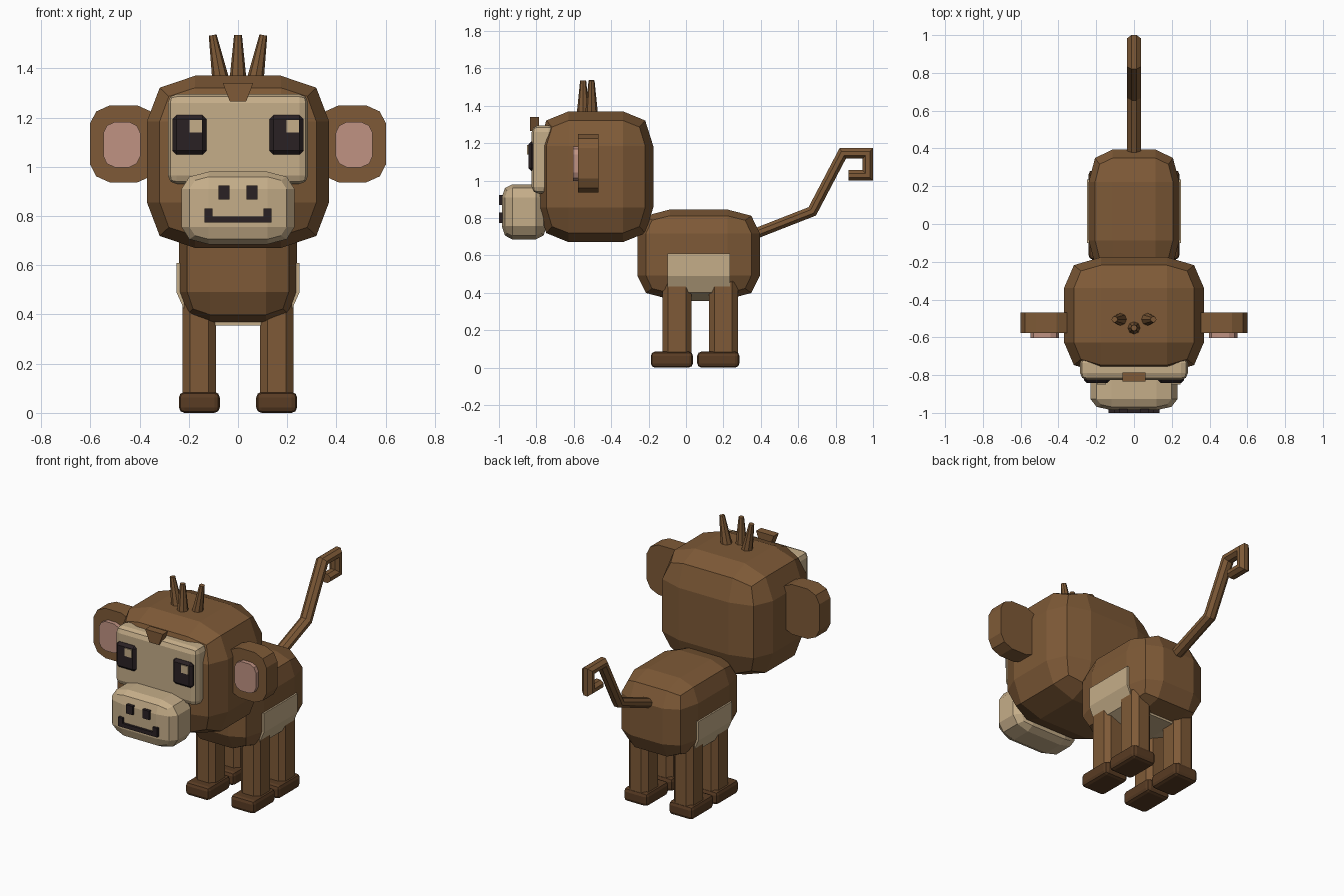
import bpy, bmesh
from mathutils import Matrix, Vector

cube = bpy.data.objects.get("Cube")
if cube:
    bpy.data.objects.remove(cube)


def material(name, rgb):
    m = bpy.data.materials.new(name)
    m.use_nodes = True
    m.diffuse_color = (*rgb, 1)
    m.node_tree.nodes["Principled BSDF"].inputs["Base Color"].default_value = (*rgb, 1)
    return m


BROWN = material("brown_fur", (0.21, 0.102, 0.038))
DARK = material("dark_brown_feet", (0.10, 0.045, 0.017))
CREAM = material("cream_skin", (0.56, 0.42, 0.25))
PINK = material("pink_inner_ear", (0.53, 0.29, 0.225))
BLACK = material("near_black", (0.023, 0.015, 0.017))


def finish(name, bm, mat):
    bmesh.ops.recalc_face_normals(bm, faces=bm.faces[:])
    mesh = bpy.data.meshes.new(name)
    bm.to_mesh(mesh)
    bm.free()
    mesh.materials.append(mat)
    obj = bpy.data.objects.new(name, mesh)
    bpy.context.collection.objects.link(obj)
    return obj


def fit(lo, hi):
    """Matrix that takes a unit cube to the given bounds."""
    lo, hi = Vector(lo), Vector(hi)
    return Matrix.Translation((lo + hi) / 2) @ Matrix.Diagonal((*(hi - lo), 1))


def boxes(name, bounds, mat, bevel=0, segments=1):
    bm = bmesh.new()
    for lo, hi in bounds:
        bmesh.ops.create_cube(bm, size=1, matrix=fit(lo, hi))
    if bevel:
        bmesh.ops.bevel(bm, geom=bm.edges[:], offset=bevel, segments=segments,
                        profile=0.5, affect='EDGES')
    return finish(name, bm, mat)


def pillow(name, lo, hi, mat, inner=0.47, edge=0.86, corner=0.76):
    """Faceted rounded block: three strips per side, edges and corners drawn in."""
    bm = bmesh.new()
    bmesh.ops.create_cube(bm, size=1)
    bmesh.ops.subdivide_edges(bm, edges=bm.edges[:], cuts=2, use_grid_fill=True)
    for v in bm.verts:
        outer = [abs(c) > 0.4 for c in v.co]
        reach = (1, edge, corner)[sum(outer) - 1]
        v.co = Vector([(0.5 if c > 0 else -0.5) * (reach if o else inner)
                       for c, o in zip(v.co, outer)])
    bm.transform(fit(lo, hi))
    return finish(name, bm, mat)


def prism(name, outline, front, back, mat):
    """Outline in x and z, extruded along y."""
    bm = bmesh.new()
    face = bm.faces.new([bm.verts.new((x, front, z)) for x, z in outline])
    out = bmesh.ops.extrude_face_region(bm, geom=[face])
    moved = [g for g in out["geom"] if isinstance(g, bmesh.types.BMVert)]
    bmesh.ops.translate(bm, verts=moved, vec=(0, back - front, 0))
    return finish(name, bm, mat)


def rounded_outline(cx, cz, w, h):
    """Twelve-sided outline with cut corners."""
    quarter = [(1, 0.52), (0.81, 0.84), (0.4, 1)]
    pts = quarter + [(-x, z) for x, z in reversed(quarter)]
    pts += [(-x, -z) for x, z in pts]
    return [(cx + x * w, cz + z * h) for x, z in pts]


def tube(name, path, half_x, half_n, mat):
    """Eight-sided tube with mitred bends along a path in y and z."""
    section = [(1, 0.4), (0.4, 1), (-0.4, 1), (-1, 0.4)]
    section += [(-a, -b) for a, b in section]
    pts = [Vector(p) for p in path]
    bm = bmesh.new()
    rings = []
    for i, p in enumerate(pts):
        before = (p - pts[i - 1]).normalized() if i else None
        after = (pts[i + 1] - p).normalized() if i + 1 < len(pts) else before
        before = before or after
        n1, n2 = Vector((-before.y, before.x)), Vector((-after.y, after.x))
        mitre = (n1 + n2) / (1 + n1.dot(n2))
        rings.append([bm.verts.new((a * half_x, *(p + mitre * b * half_n)))
                      for a, b in section])
    for r, s in zip(rings, rings[1:]):
        for k in range(len(r)):
            j = (k + 1) % len(r)
            bm.faces.new((r[k], r[j], s[j], s[k]))
    bm.faces.new(rings[0])
    bm.faces.new(rings[-1])
    return finish(name, bm, mat)


def spike(name, base, tip, mat):
    base, tip = Vector(base), Vector(tip)
    axis = tip - base
    bm = bmesh.new()
    turn = axis.to_track_quat('Z', 'Y').to_matrix().to_4x4()
    bmesh.ops.create_cone(bm, cap_ends=True, segments=8, radius1=0.037, radius2=0.016,
                          depth=axis.length,
                          matrix=Matrix.Translation((base + tip) / 2) @ turn)
    return finish(name, bm, mat)


# Body and belly patch
pillow("body", (-0.24, -0.26, 0.365), (0.24, 0.395, 0.845), BROWN)
side = [(0.25, 0.61), (0.25, 0.49), (0.21, 0.4), (0.1, 0.355)]
prism("belly", side + [(-x, z) for x, z in reversed(side)], -0.1, 0.235, CREAM)

# Head, face and muzzle
pillow("head", (-0.37, -0.79, 0.67), (0.37, -0.175, 1.37), BROWN)
boxes("face", [((-0.285, -0.825, 0.93), (0.285, -0.7, 1.295))], CREAM, 0.035, 2)
pillow("muzzle", (-0.23, -0.985, 0.685), (0.23, -0.745, 0.98), CREAM, inner=0.52)

# Mouth: a bar with two raised ends
ends = [((s * 0.12 - 0.016, -1, 0.773), (s * 0.12 + 0.016, -0.94, 0.83)) for s in (-1, 1)]
boxes("mouth", [((-0.105, -1, 0.773), (0.105, -0.95, 0.798))] + ends, BLACK)

# Mirrored parts
for s, word in ((1, "left"), (-1, "right")):
    boxes(word + "_nostril", [((s * 0.057 - 0.023, -1, 0.868),
                               (s * 0.057 + 0.023, -0.95, 0.923))], BLACK)
    x = s * 0.197
    boxes(word + "_eye", [((x - 0.069, -0.843, 1.05), (x + 0.069, -0.8, 1.21))], BLACK, 0.016)
    # Glints sit on the same side of both eyes
    boxes(word + "_eye_glint", [((x, -0.849, 1.14), (x + 0.05, -0.84, 1.19))], CREAM)

    prism(word + "_ear", rounded_outline(s * 0.465, 1.093, 0.137, 0.157), -0.577, -0.468, BROWN)
    prism(word + "_inner_ear", rounded_outline(s * 0.472, 1.09, 0.075, 0.092),
          -0.603, -0.57, PINK)

    for end, y in (("front", -0.048), ("back", 0.2)):
        x = s * 0.157
        boxes(f"{end}_{word}_leg", [((x - 0.068, y - 0.077, 0.04),
                                     (x + 0.068, y + 0.077, 0.487))], BROWN, 0.03)
        boxes(f"{end}_{word}_foot", [((x - 0.083, y - 0.14, 0),
                                      (x + 0.083, y + 0.085, 0.085))], DARK, 0.022, 2)

# Hair on the crown and the lock on the forehead
for s, word in ((-1, "right"), (0, "middle"), (1, "left")):
    y = -0.505 if s else -0.55
    spike(word + "_hair_spike", (s * 0.066, y, 1.33), (s * 0.103, y, 1.535), BROWN)
prism("forehead_lock", [(-0.062, 1.34), (0.062, 1.34), (0.033, 1.265), (-0.033, 1.265)],
      -0.835, -0.785, BROWN)

# Tail with a hooked tip
tube("tail", [(0.33, 0.7), (0.675, 0.835), (0.838, 1.145), (0.972, 1.145),
              (0.972, 1.027), (0.87, 1.027)], 0.036, 0.028, BROWN)
